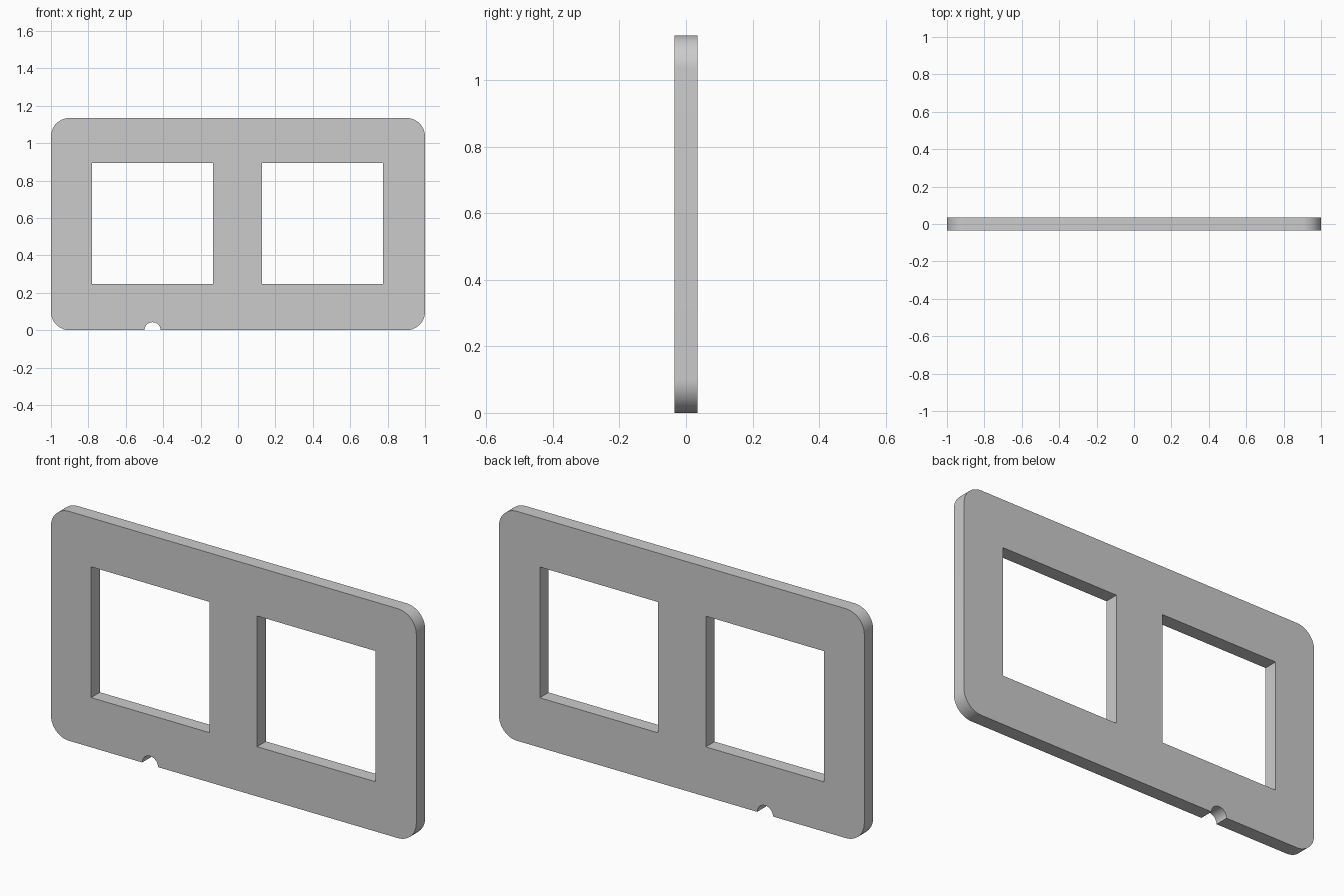
import bpy, bmesh, math

if "Cube" in bpy.data.objects:
    bpy.data.objects.remove(bpy.data.objects["Cube"])

W, H, T = 1.0, 1.135, 0.069      # half width, height, thickness
R = 0.1                          # corner radius
NX, NR = -0.457, 0.043           # notch centre and radius


def arc(cx, cz, r, start, end, n):
    """Points along an arc, angles in degrees."""
    angles = [math.radians(start + (end - start) * i / n) for i in range(n + 1)]
    return [(cx + r * math.cos(a), cz + r * math.sin(a)) for a in angles]


def rectangle(x0, x1, z0, z1):
    return [(x0, z0), (x1, z0), (x1, z1), (x0, z1)]


# Rounded outline with the half-round notch in the bottom edge
outline = arc(NX, 0, NR, 180, 0, 20)
for cx, cz, a in ((W - R, R, -90), (W - R, H - R, 0),
                  (-W + R, H - R, 90), (-W + R, R, 180)):
    outline += arc(cx, cz, R, a, a + 90, 16)

# Two square window openings
windows = [rectangle(x, x + 0.647, 0.246, 0.893) for x in (-0.78, 0.129)]

# Plate: filled profile extruded through its thickness
curve = bpy.data.curves.new("frame_plate", 'CURVE')
curve.dimensions = '2D'
curve.fill_mode = 'BOTH'
curve.extrude = T / 2
for loop in [outline] + windows:
    spline = curve.splines.new('POLY')
    spline.points.add(len(loop) - 1)
    for point, (x, z) in zip(spline.points, loop):
        point.co = (x, z, 0, 1)
    spline.use_cyclic_u = True

plate = bpy.data.objects.new("frame_plate", curve)
bpy.context.collection.objects.link(plate)
plate.rotation_euler.x = math.pi / 2
bpy.context.view_layer.objects.active = plate
plate.select_set(True)
bpy.ops.object.convert(target='MESH')
bpy.ops.object.transform_apply(location=False, rotation=True, scale=False)

# Weld the caps to the sides and clean up the flat faces
bm = bmesh.new()
bm.from_mesh(plate.data)
bmesh.ops.remove_doubles(bm, verts=bm.verts, dist=0.0001)
bmesh.ops.recalc_face_normals(bm, faces=bm.faces)
bm.to_mesh(plate.data)
bm.free()
bpy.ops.object.shade_smooth_by_angle(angle=math.radians(30))
